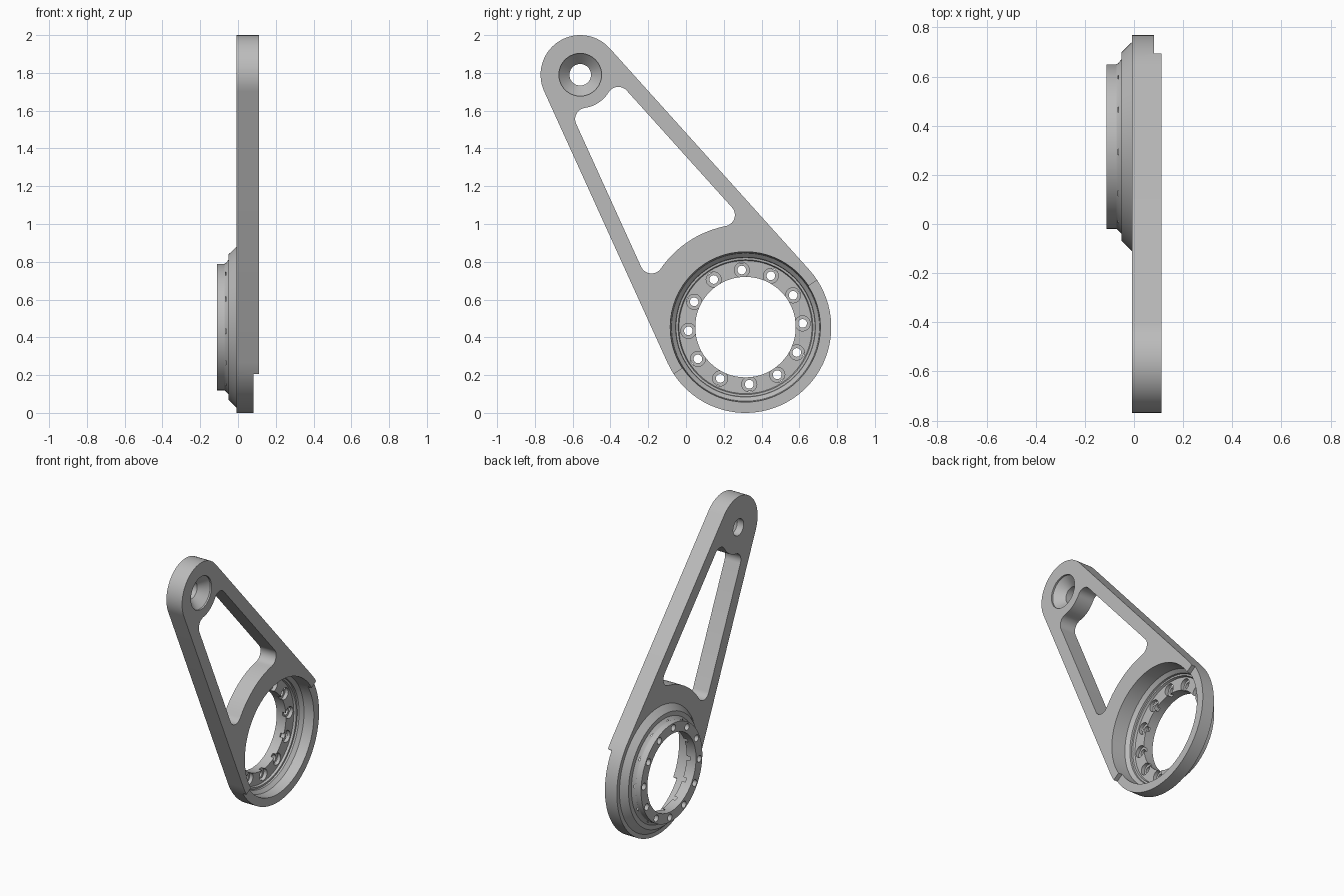
import bpy, bmesh
from math import sin, cos, pi, sqrt, atan2, asin
from mathutils import Vector

if "Cube" in bpy.data.objects:
    bpy.data.objects.remove(bpy.data.objects["Cube"], do_unlink=True)

grey = bpy.data.materials.new("grey_metal")
grey.use_nodes = True
colour = (0.5, 0.5, 0.5, 1)
grey.diffuse_color = colour
grey.node_tree.nodes["Principled BSDF"].inputs["Base Color"].default_value = colour

# Layout in the (y, z) plane: big hub end and small eye end
BIG, SMALL = Vector((0.315, 0.454)), Vector((-0.56, 1.79))
R, r = 0.454, 0.21
BACK, FACE, STEP = -0.009, 0.111, 0.082
axis = SMALL - BIG
dist = axis.length
axis.normalize()
side = Vector((axis.y, -axis.x))
tilt = asin((R - r) / dist)


def place(u, v):
    return BIG + axis * u + side * v


def arc(u, v, rad, a0, a1, n):
    """Points on an arc in the arm's own frame (u along arm, v across)."""
    return [place(u + rad * cos(a0 + (a1 - a0) * i / n),
                  v + rad * sin(a0 + (a1 - a0) * i / n)) for i in range(n + 1)]


def finish(bm, name):
    bmesh.ops.recalc_face_normals(bm, faces=bm.faces)
    mesh = bpy.data.meshes.new(name)
    bm.to_mesh(mesh)
    bm.free()
    mesh.materials.append(grey)
    ob = bpy.data.objects.new(name, mesh)
    bpy.context.collection.objects.link(ob)
    return ob


def prism(name, outline, x0, x1):
    bm = bmesh.new()
    lo, hi = [[bm.verts.new((x, p.x, p.y)) for p in outline] for x in (x0, x1)]
    bm.faces.new(lo)
    bm.faces.new(hi)
    for i in range(len(lo)):
        j = (i + 1) % len(lo)
        bm.faces.new((lo[i], lo[j], hi[j], hi[i]))
    return finish(bm, name)


def lathe(name, profile, centre, n=64):
    """Solid turned about an axis along x from (x, radius) pairs."""
    bm = bmesh.new()
    rings = [[bm.verts.new((x, centre.x + q * cos(2 * pi * i / n),
                            centre.y + q * sin(2 * pi * i / n)))
              for i in range(n)] for x, q in profile]
    bm.faces.new(rings[0])
    bm.faces.new(rings[-1])
    for a, b in zip(rings, rings[1:]):
        for i in range(n):
            j = (i + 1) % n
            bm.faces.new((a[i], a[j], b[j], b[i]))
    return finish(bm, name)


def combine(body, tool, operation):
    mod = body.modifiers.new(operation, 'BOOLEAN')
    mod.operation, mod.solver, mod.object = operation, 'EXACT', tool
    bpy.context.view_layer.objects.active = body
    bpy.ops.object.modifier_apply(modifier=mod.name)
    bpy.data.objects.remove(tool, do_unlink=True)


# Arm plate: two round ends joined by tangent sides
end = pi / 2 - tilt
outline = arc(dist, 0, r, -end, end, 28) + arc(0, 0, R, end, 2 * pi - end, 44)
arm = prism("crank_arm", outline, BACK, FACE)

# Turned hub standing out of the back
hub = lathe("hub", [(0.02, 0.425), (BACK, 0.425), (-0.05, 0.385), (-0.051, 0.355),
                    (-0.067, 0.338), (-0.072, 0.335), (-0.111, 0.335)], BIG)
combine(arm, hub, 'UNION')

# Tapered window with filleted corners, mirrored about the arm's centre line
rim, fillet, big_rim, small_rim = 0.083, 0.06, 0.545, 0.177


def corner(u0, end_radius, rim_radius, sign):
    off = end_radius - rim - fillet
    s = sign * sqrt((rim_radius + fillet) ** 2 - off ** 2)
    return u0 + off * sin(tilt) + s * cos(tilt), off * cos(tilt) - s * sin(tilt)


bu, bv = corner(0, R, big_rim, 1)
su, sv = corner(dist, r, small_rim, -1)
big_a, small_a = atan2(bv, bu), atan2(sv, su - dist)
window = (arc(0, 0, big_rim, -big_a, big_a, 20)
          + arc(bu, bv, fillet, big_a + pi, end, 10)
          + arc(su, sv, fillet, end, small_a - pi, 10)
          + arc(dist, 0, small_rim, small_a, 2 * pi - small_a, 12)[1:-1]
          + arc(su, -sv, fillet, pi - small_a, -end, 10)
          + arc(bu, -bv, fillet, -end, -big_a - pi, 10)[:-1])
# drop the repeated joint between hub arc and its first fillet
window.pop(21)
combine(arm, prism("window_cutter", window, -0.3, 0.3), 'DIFFERENCE')

# Stepped bore through the hub
bore = lathe("bore_cutter", [(0.2, 0.405), (0.01, 0.392), (-0.012, 0.37), (-0.024, 0.368),
                             (-0.025, 0.357), (-0.04, 0.352), (-0.0401, 0.266),
                             (-0.2, 0.266)], BIG)
combine(arm, bore, 'DIFFERENCE')

# Twelve counterbored bolt holes
for k in range(12):
    a = 2 * pi * k / 12 + 0.065
    spot = BIG + Vector((cos(a), sin(a))) * 0.303
    bolt = lathe("bolt_cutter", [(-0.02, 0.04), (-0.065, 0.04), (-0.0651, 0.023),
                                 (-0.2, 0.023)], spot, 20)
    combine(arm, bolt, 'DIFFERENCE')

# Countersunk eye at the small end
eye = lathe("eye_cutter", [(0.2, 0.113), (0.1, 0.113), (0.04, 0.057), (-0.2, 0.057)], SMALL, 40)
combine(arm, eye, 'DIFFERENCE')

# Lowered rim on the outer half of the hub
half = [place(0, -1), place(0, 1), place(-1, 1), place(-1, -1)]
combine(arm, prism("step_cutter", half, STEP, 0.3), 'DIFFERENCE')

bpy.ops.object.select_all(action='DESELECT')
arm.select_set(True)
bpy.context.view_layer.objects.active = arm
bpy.ops.object.shade_smooth_by_angle(angle=0.5)
